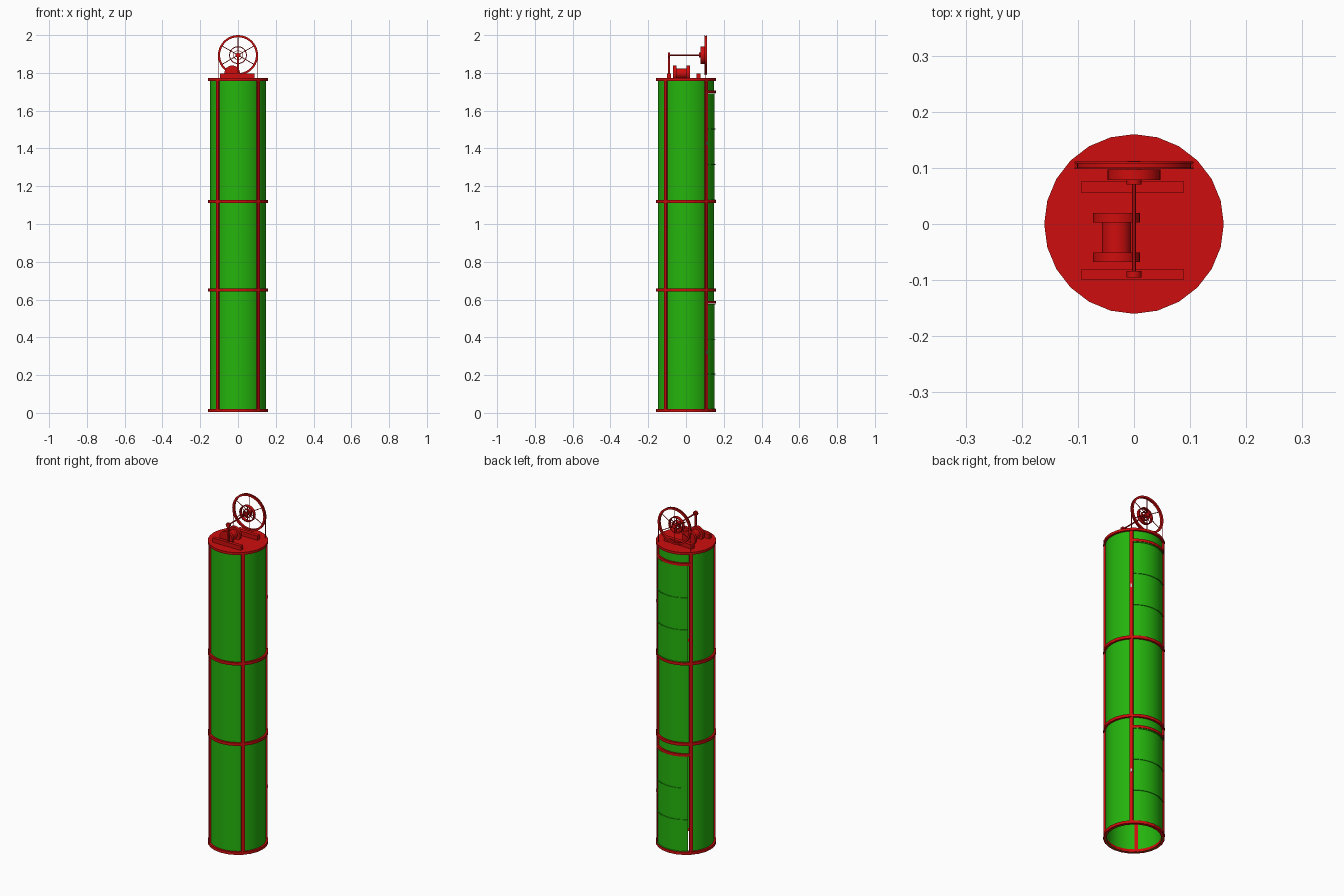
import bpy, bmesh, math
from mathutils import Matrix, Vector

if "Cube" in bpy.data.objects:
    bpy.data.objects.remove(bpy.data.objects["Cube"])

def material(name, rgb):
    m = bpy.data.materials.new(name)
    m.diffuse_color = (*rgb, 1)
    m.use_nodes = True
    m.node_tree.nodes["Principled BSDF"].inputs["Base Color"].default_value = m.diffuse_color
    return m

RED = material("red paint", (0.62, 0.004, 0.004))
GREEN = material("green panel", (0.018, 0.46, 0.004))
GREY = material("button grey", (0.5, 0.5, 0.5))

def finish(name, bm, mat, smooth=False):
    bmesh.ops.recalc_face_normals(bm, faces=bm.faces)
    me = bpy.data.meshes.new(name)
    bm.to_mesh(me)
    bm.free()
    me.materials.append(mat)
    ob = bpy.data.objects.new(name, me)
    bpy.context.collection.objects.link(ob)
    if smooth:
        bpy.ops.object.select_all(action='DESELECT')
        ob.select_set(True)
        bpy.context.view_layer.objects.active = ob
        bpy.ops.object.shade_smooth_by_angle(angle=math.radians(30))
    return ob

def arc(name, r0, r1, z0, z1, mat, a0=0, a1=360, n=24, smooth=False):
    """Curved wall of rectangular section; a full ring when it spans 360 degrees."""
    bm = bmesh.new()
    full = a1 - a0 == 360
    secs = []
    for i in range(n if full else n + 1):
        a = math.radians(a0 + (a1 - a0) * i / n)
        c, s = math.cos(a), math.sin(a)
        secs.append([bm.verts.new((r * c, r * s, z))
                     for r, z in ((r0, z0), (r1, z0), (r1, z1), (r0, z1))])
    for i in range(n):
        p, q = secs[i], secs[(i + 1) % len(secs)]
        for k in range(4):
            bm.faces.new((p[k], p[(k + 1) % 4], q[(k + 1) % 4], q[k]))
    if not full:
        bm.faces.new(secs[0])
        bm.faces.new(secs[-1])
    return finish(name, bm, mat, smooth)

def box(name, x0, x1, y0, y1, z0, z1, mat):
    bm = bmesh.new()
    bmesh.ops.create_cube(bm, size=1)
    bmesh.ops.scale(bm, verts=bm.verts, vec=(x1 - x0, y1 - y0, z1 - z0))
    bmesh.ops.translate(bm, verts=bm.verts,
                        vec=((x0 + x1) / 2, (y0 + y1) / 2, (z0 + z1) / 2))
    return finish(name, bm, mat)

def rod(name, p, q, r, mat, n=24):
    p, q = Vector(p), Vector(q)
    bm = bmesh.new()
    rot = (q - p).to_track_quat('Z', 'Y').to_matrix().to_4x4()
    bmesh.ops.create_cone(bm, cap_ends=True, segments=n, radius1=r, radius2=r,
                          depth=(q - p).length,
                          matrix=Matrix.Translation((p + q) / 2) @ rot)
    return finish(name, bm, mat, True)

def upright_ring(name, r0, r1, y0, y1, z, n=32):
    """Ring whose axis runs along y."""
    ob = arc(name, r0, r1, -y1, -y0, RED, n=n, smooth=True)
    ob.data.transform(Matrix.Translation((0, 0, z)) @ Matrix.Rotation(math.pi / 2, 4, 'X'))
    return ob

# Shaft shell: three closed sides, plus a back side with two door openings
TOP = 1.762
arc("shaft_wall", 0.143, 0.148, 0.005, TOP, GREEN, 135, 405, 54, True)
for name, z0, z1 in (("lower_back_wall", 0.58, 0.66), ("middle_back_wall", 0.65, 1.125),
                     ("upper_back_wall", 1.695, TOP)):
    arc(name, 0.143, 0.148, z0, z1, GREEN, 45, 135, 18, True)

# Hoops, roof and corner posts
for name, z in (("bottom_hoop", 0.005), ("lower_hoop", 0.642), ("upper_hoop", 1.112)):
    arc(name, 0.143, 0.16, z, z + 0.016, RED)
rod("roof_plate", (0, 0, 1.758), (0, 0, 1.772), 0.16, RED)
for i in range(4):
    a = 45 + 90 * i
    arc("corner_post", 0.141, 0.157, 0.006, TOP, RED, a - 3.5, a + 3.5, 1)

# Curved doors of three panels with lintels, seam ledges and call buttons
for z0, z1 in ((0.021, 0.575), (1.128, 1.69)):
    arc("door_lintel", 0.143, 0.158, z1 + 0.003, z1 + 0.018, RED, 45, 135, 8)
    h = (z1 - z0) / 3
    parts = []
    for k in range(3):
        parts.append(arc("door_panel", 0.145, 0.149, z0 + k * h + 0.002, z0 + (k + 1) * h,
                         GREEN, 49, 131, 18, True))
    for k in range(4):
        parts.append(arc("door_ledge", 0.145, 0.153, z0 + k * h - 0.002, z0 + k * h + 0.002,
                         GREEN, 49, 131, 18, True))
    for p in parts:
        p.location = (0.003, 0.003, 0)
    arc("call_button", 0.157, 0.16, z0 + 0.29, z0 + 0.31, GREY, 43.5, 46.5, 1)

# Machine bed rails on the roof
for y0, y1 in ((-0.10, -0.08), (0.055, 0.077)):
    box("bed_rail", -0.094, 0.088, y0, y1, 1.77, 1.797, RED)

# Winding drum
DX, DZ = -0.031, 1.797
rod("drum_core", (DX, -0.06, DZ), (DX, 0.012, DZ), 0.026, RED)
for y in (-0.068, 0.003):
    rod("drum_flange", (DX, y, DZ), (DX, y + 0.017, DZ), 0.042, RED)

# Axle with its front support
WZ = 1.894
box("axle_post", -0.006, 0.006, -0.095, -0.085, 1.77, WZ, RED)
rod("axle_bearing", (0, -0.095, WZ), (0, -0.084, WZ), 0.013, RED)
rod("axle", (0, -0.09, WZ), (0, 0.11, WZ), 0.004, RED, 12)
rod("hub_collar", (0, 0.070, WZ), (0, 0.078, WZ), 0.013, RED)

# Large grooved wheel
upright_ring("wheel_rim", 0.095, 0.102, 0.098, 0.111, WZ, 40)
for y in (0.098, 0.108):
    upright_ring("wheel_flange", 0.096, 0.106, y, y + 0.003, WZ, 40)
rod("wheel_hub", (0, 0.096, WZ), (0, 0.112, WZ), 0.012, RED)

# Small wheel beside it
upright_ring("small_wheel_rim", 0.042, 0.047, 0.078, 0.097, WZ)
upright_ring("small_wheel_inner_ring", 0.022, 0.025, 0.080, 0.095, WZ)
for i in range(6):
    a = math.radians(30 + 60 * i)
    c, s = math.cos(a), math.sin(a)
    rod("wheel_spoke", (0, 0.104, WZ), (0.098 * c, 0.104, WZ + 0.098 * s), 0.002, RED, 8)
    rod("small_wheel_spoke", (0, 0.087, WZ), (0.044 * c, 0.087, WZ + 0.044 * s), 0.002, RED, 8)

# Cables from the wheel down to the roof
for s in (-1, 1):
    rod("cable", (s * 0.104, 0.1045, 1.765), (s * 0.104, 0.1045, WZ), 0.002, RED, 8)
